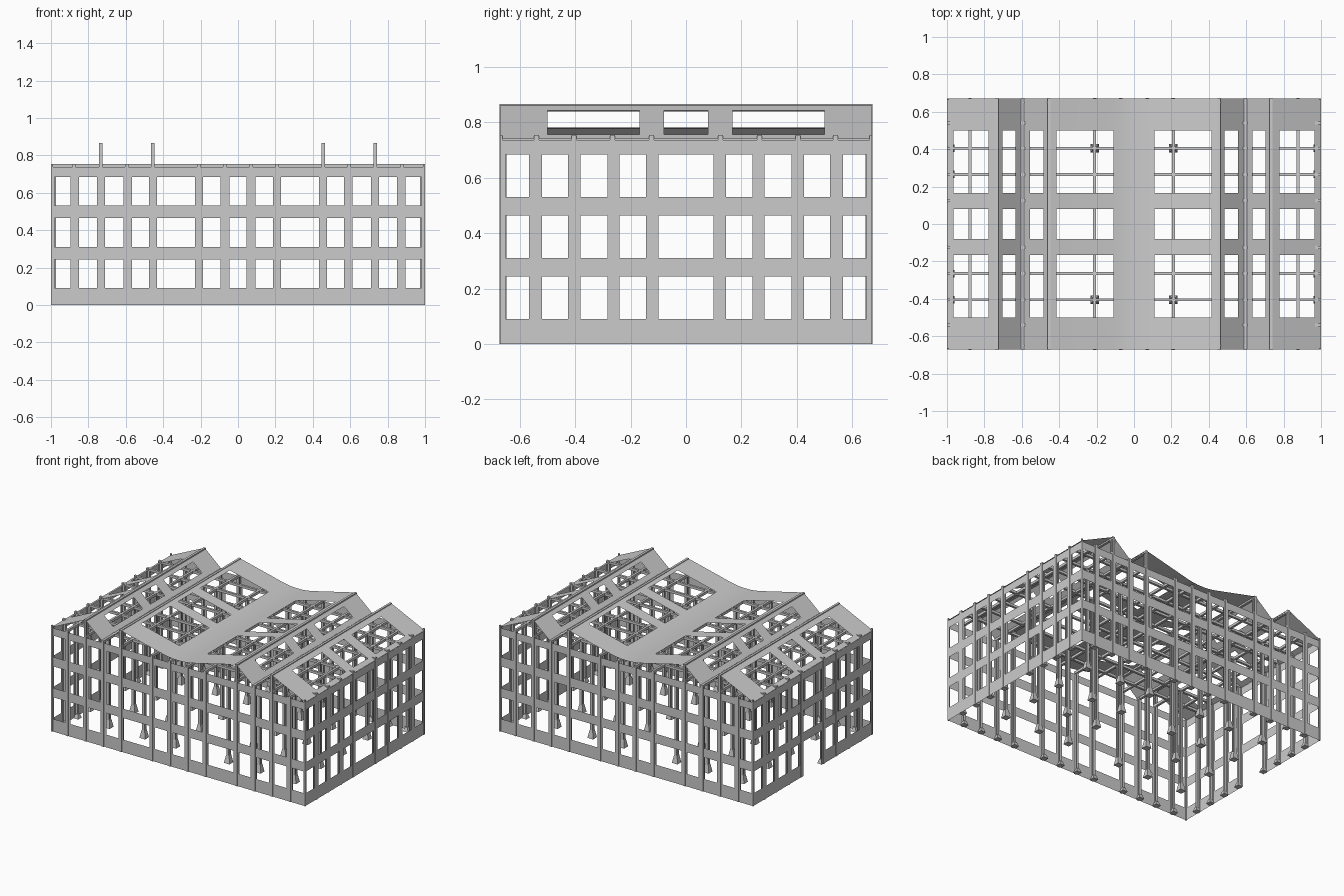
import bpy, bmesh

if "Cube" in bpy.data.objects:
    bpy.data.objects.remove(bpy.data.objects["Cube"])

WX, WY, TOP = 1.0, 0.668, 0.737
BEAM_LO, BEAM_HI, RIDGE = 0.737, 0.755, 0.866


def finish(name, bm, smooth=False):
    bmesh.ops.remove_doubles(bm, verts=bm.verts, dist=1e-5)
    loose = [v for v in bm.verts if not v.link_faces]
    bmesh.ops.delete(bm, geom=loose, context='VERTS')
    me = bpy.data.meshes.new(name)
    bm.to_mesh(me)
    bm.free()
    ob = bpy.data.objects.new(name, me)
    bpy.context.collection.objects.link(ob)
    if smooth:
        bpy.ops.object.select_all(action='DESELECT')
        ob.select_set(True)
        bpy.context.view_layer.objects.active = ob
        bpy.ops.object.shade_smooth_by_angle(angle=0.35)
    return ob


def box(bm, x0, x1, y0, y1, z0, z1, taper=1.0):
    """Box, optionally narrowed towards its top."""
    cx, cy = (x0 + x1) / 2, (y0 + y1) / 2
    vs = []
    for z, s in ((z0, 1.0), (z1, taper)):
        for x, y in ((x0, y0), (x1, y0), (x1, y1), (x0, y1)):
            vs.append(bm.verts.new((cx + (x - cx) * s, cy + (y - cy) * s, z)))
    bm.faces.new(vs[3::-1])
    bm.faces.new(vs[4:])
    for i in range(4):
        j = (i + 1) % 4
        bm.faces.new((vs[i], vs[j], vs[4 + j], vs[4 + i]))


def sheet(bm, us, vs, solid, place):
    """Grid of cells; only cells whose middle is solid get a face."""
    for u0, u1 in zip(us, us[1:]):
        for v0, v1 in zip(vs, vs[1:]):
            if solid((u0 + u1) / 2, (v0 + v1) / 2):
                bm.faces.new([bm.verts.new(place(u, v))
                              for u, v in ((u0, v0), (u1, v0), (u1, v1), (u0, v1))])


def inside(v, spans):
    return any(a < v < b for a, b in spans)


def mirrored(spans):
    return spans + [(-b, -a) for a, b in spans]


# Window layout
rows = [(0.09, 0.244), (0.31, 0.464), (0.531, 0.683)]
cols_x = [(-0.046, 0.046)] + mirrored([(0.093, 0.187), (0.231, 0.433), (0.475, 0.566),
                                       (0.613, 0.71), (0.754, 0.85), (0.896, 0.982)])
cols_y = [(-0.1, 0.1)] + mirrored([(0.144, 0.24), (0.284, 0.381), (0.426, 0.52), (0.566, 0.652)])


def wall(name, half, cols, place, door=False):
    bm = bmesh.new()
    us = sorted([-half, half] + [e for c in cols for e in c])
    zs = sorted([0, TOP] + [e for r in rows for e in r])

    def solid(u, z):
        if door and abs(u) < 0.1 and z < 0.244:
            return False
        return not (inside(u, cols) and inside(z, rows))
    sheet(bm, us, zs, solid, place)
    finish(name, bm)


wall("front_wall", WX, cols_x, lambda u, z: (u, -WY, z))
wall("back_wall", WX, cols_x, lambda u, z: (-u, WY, z))
wall("right_wall", WY, cols_y, lambda u, z: (WX - 0.003, u, z))
wall("left_wall", WY, cols_y, lambda u, z: (-WX + 0.003, -u, z), door=True)

# Roof: thin folded sheet with skylight openings
half = [(0.03, 0.771), (0.07, 0.775), (0.11, 0.782), (0.455, RIDGE - 0.002), (0.595, 0.745),
        (0.733, RIDGE - 0.002), (1.0, 0.74)]
profile = [(-x, z) for x, z in reversed(half)] + half
light_x = mirrored([(0.11, 0.415), (0.485, 0.555), (0.633, 0.703), (0.778, 0.965)])
light_y = [(-0.5, -0.167), (-0.08, 0.08), (0.167, 0.5)]


def roof_z(x):
    for (x0, z0), (x1, z1) in zip(profile, profile[1:]):
        if x <= x1 + 1e-9:
            return z0 + (z1 - z0) * (x - x0) / (x1 - x0)


bm = bmesh.new()
xs = sorted({p[0] for p in profile} | {e for c in light_x for e in c})
ys = sorted([-0.672, 0.672] + [e for c in light_y for e in c])
sheet(bm, xs, ys, lambda x, y: not (inside(x, light_x) and inside(y, light_y)),
      lambda x, y: (x, y, roof_z(x)))
finish("roof", bm, smooth=True)

# Roof beams in both directions, plus the ridge purlins
post_x = [s * v for v in (0.07, 0.21, 0.455, 0.595, 0.733, 0.877) for s in (-1, 1)]
post_y = [s * v for v in (0.125, 0.265, 0.405, 0.54) for s in (-1, 1)]
bm = bmesh.new()
for y in post_y:
    box(bm, -WX, WX, y - 0.008, y + 0.008, BEAM_LO, BEAM_HI)
for x in post_x:
    box(bm, x - 0.008, x + 0.008, -WY, WY, BEAM_LO, BEAM_HI)
    if abs(x) in (0.455, 0.733):
        box(bm, x - 0.008, x + 0.008, -0.67, 0.67, RIDGE - 0.016, RIDGE)
finish("roof_beams", bm)


def post(bm, x, y, top, along_x, depth=0.026):
    """I-section column: two flanges and a web."""
    w, d, t = 0.009, depth / 2, 0.003
    parts = [(-w, w, -d, -d + 2 * t), (-w, w, d - 2 * t, d), (-t, t, -d, d)]
    for a, b, c, e in parts:
        if along_x:
            a, b, c, e = c, e, a, b
        box(bm, x + a, x + b, y + c, y + e, 0, top)


# Wall posts with footings on the inner side
bm, feet = bmesh.new(), bmesh.new()
for s in (-1, 1):
    for x in post_x:
        post(bm, x, s * 0.66, RIDGE if abs(x) in (0.455, 0.733) else BEAM_HI, False)
        box(feet, x - 0.02, x + 0.02, s * 0.648 - 0.018, s * 0.648 + 0.018, 0, 0.03, 0.5)
    for y in post_y:
        post(bm, s * 0.987, y, BEAM_HI, True)
        box(feet, s * 0.978 - 0.018, s * 0.978 + 0.018, y - 0.02, y + 0.02, 0, 0.03, 0.5)
    for t in (-1, 1):
        box(bm, s * 0.995 - 0.005, s * 0.995 + 0.005, t * 0.667 - 0.005, t * 0.667 + 0.005, 0, BEAM_HI)
finish("wall_posts", bm)

# Inner columns with flared feet
bm = bmesh.new()
for x in (-0.733, -0.455, -0.21, 0.21, 0.455, 0.733):
    for y in (-0.405, -0.125, 0.125, 0.405):
        post(bm, x, y, BEAM_LO, False, 0.024)
        box(feet, x - 0.022, x + 0.022, y - 0.022, y + 0.022, 0, 0.055, 0.55)
finish("inner_columns", bm)
finish("column_feet", feet)
